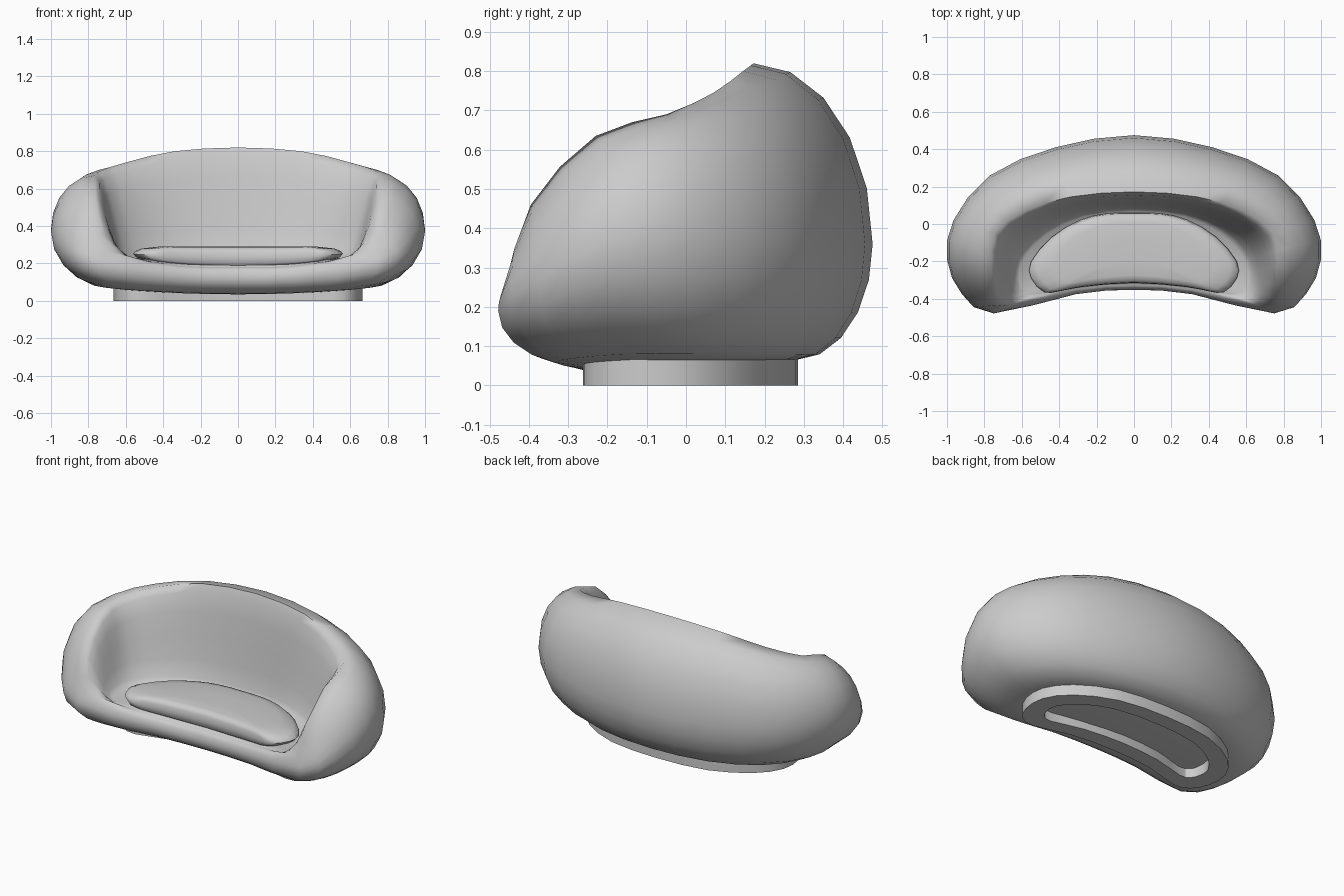
import bpy, bmesh, math
from mathutils import Vector

if "Cube" in bpy.data.objects:
    bpy.data.objects.remove(bpy.data.objects["Cube"])


def closed_loop(half, steps=2):
    """Mirror a half outline (x=0 to x=0) and smooth it into a closed loop."""
    pts = [Vector(p) for p in half]
    pts += [Vector((-p.x, p.y, p.z)) for p in reversed(pts[1:-1])]
    n, out = len(pts), []
    for i in range(n):
        a, b, c, d = (pts[(i + k) % n] for k in (-1, 0, 1, 2))
        for s in range(steps):
            t = s / steps
            out.append(0.5 * (2 * b + (c - a) * t + (2 * a - 5 * b + 4 * c - d) * t * t
                              + (3 * b - a - 3 * c + d) * t ** 3))
    return out


def loft(name, rings, cap=True, angle=40):
    """Skin a list of equal-length loops; cap the ends or join last to first."""
    bm = bmesh.new()
    vs = [[bm.verts.new(p) for p in r] for r in rings]
    n = len(vs[0])
    for k in range(len(vs) - 1 if cap else len(vs)):
        a, b = vs[k], vs[(k + 1) % len(vs)]
        for i in range(n):
            j = (i + 1) % n
            bm.faces.new((a[i], a[j], b[j], b[i]))
    if cap:
        bm.faces.new(vs[0])
        bm.faces.new(vs[-1])
    bmesh.ops.recalc_face_normals(bm, faces=bm.faces)
    me = bpy.data.meshes.new(name)
    bm.to_mesh(me)
    bm.free()
    ob = bpy.data.objects.new(name, me)
    bpy.context.collection.objects.link(ob)
    bpy.ops.object.select_all(action='DESELECT')
    bpy.context.view_layer.objects.active = ob
    ob.select_set(True)
    bpy.ops.object.shade_smooth_by_angle(angle=math.radians(angle))
    return ob


def blend(a, b, h, v):
    """Move from loop a to loop b by h in plan and v in height."""
    return [Vector((p.x + (q.x - p.x) * h, p.y + (q.y - p.y) * h, p.z + (q.z - p.z) * v))
            for p, q in zip(a, b)]


# Guide loops of the shell, from back centre round the arm to front centre
wall = closed_loop([(0, .07, .23), (.27, .04, .23), (.46, -.05, .23), (.57, -.16, .23),
                    (.61, -.25, .23), (.6, -.34, .225), (.52, -.375, .215),
                    (.3, -.33, .195), (0, -.305, .19)])
crest = closed_loop([(0, .172, .82), (.34, .145, .80), (.58, .07, .745), (.745, -.05, .69),
                     (.765, -.23, .635), (.75, -.395, .46), (.67, -.44, .26),
                     (.31, -.347, .185), (0, -.325, .18)])
widest = closed_loop([(0, .475, .36), (.42, .41, .36), (.77, .26, .37), (.965, .02, .38),
                      (1.0, -.19, .37), (.92, -.375, .27), (.75, -.478, .19),
                      (.31, -.375, .13), (0, -.352, .12)])
bottom = closed_loop([(0, .28, .065), (.32, .25, .065), (.55, .14, .065), (.66, 0, .065),
                      (.65, -.14, .065), (.61, -.23, .06), (.5, -.27, .052),
                      (.28, -.24, .04), (0, -.22, .035)])

# Shell: floor, inner wall, rounded rim, bulging outside, underside
centre = [Vector((0, -.14, .22))] * len(wall)
rings = [blend(wall, centre, .8, .8)]
for i in range(6):
    t = i / 6
    rings.append(blend(wall, crest, t, t * t * (3 - 2 * t)))
for i in range(5):
    t = math.pi / 2 * i / 5
    rings.append(blend(crest, widest, math.sin(t), 1 - math.cos(t)))
for i in range(6):
    t = math.pi / 2 * i / 5
    rings.append(blend(widest, bottom, 1 - math.cos(t), math.sin(t)))
loft("shell", rings, angle=70)

# Seat cushion: kidney-shaped pad with softened edges, raised at its ends
pad = closed_loop([(0, .06, 0), (.15, .055, 0), (.29, .02, 0), (.44, -.07, 0), (.55, -.2, 0),
                   (.55, -.29, 0), (.48, -.365, 0), (.4, -.36, 0), (.28, -.337, 0),
                   (0, -.315, 0)])


def pad_ring(scale, low, high):
    return [Vector((p.x * scale, -.15 + (p.y + .15) * scale,
                    low + (high - low) * (p.x / .55) ** 2)) for p in pad]


loft("seat_cushion", [pad_ring(.9, .185, .22), pad_ring(.97, .195, .232),
                      pad_ring(1.0, .23, .25), pad_ring(.98, .262, .266),
                      pad_ring(.92, .28, .28), pad_ring(.75, .287, .29),
                      pad_ring(.3, .29, .29)], angle=60)

# Base: hollow plinth ring following the underside
foot = closed_loop([(0, .285, 0), (.32, .255, 0), (.55, .14, 0), (.655, 0, 0), (.655, -.14, 0),
                    (.6, -.235, 0), (.5, -.262, 0), (.28, -.205, 0), (0, -.185, 0)])
hole = closed_loop([(0, .19, 0), (.28, .165, 0), (.46, .08, 0), (.545, -.02, 0), (.545, -.1, 0),
                    (.52, -.145, 0), (.46, -.16, 0), (.26, -.11, 0), (0, -.09, 0)])
up = Vector((0, 0, .07))
loft("base_ring", [foot, [p + up for p in foot], [p + up for p in hole], hole],
     cap=False, angle=30)
